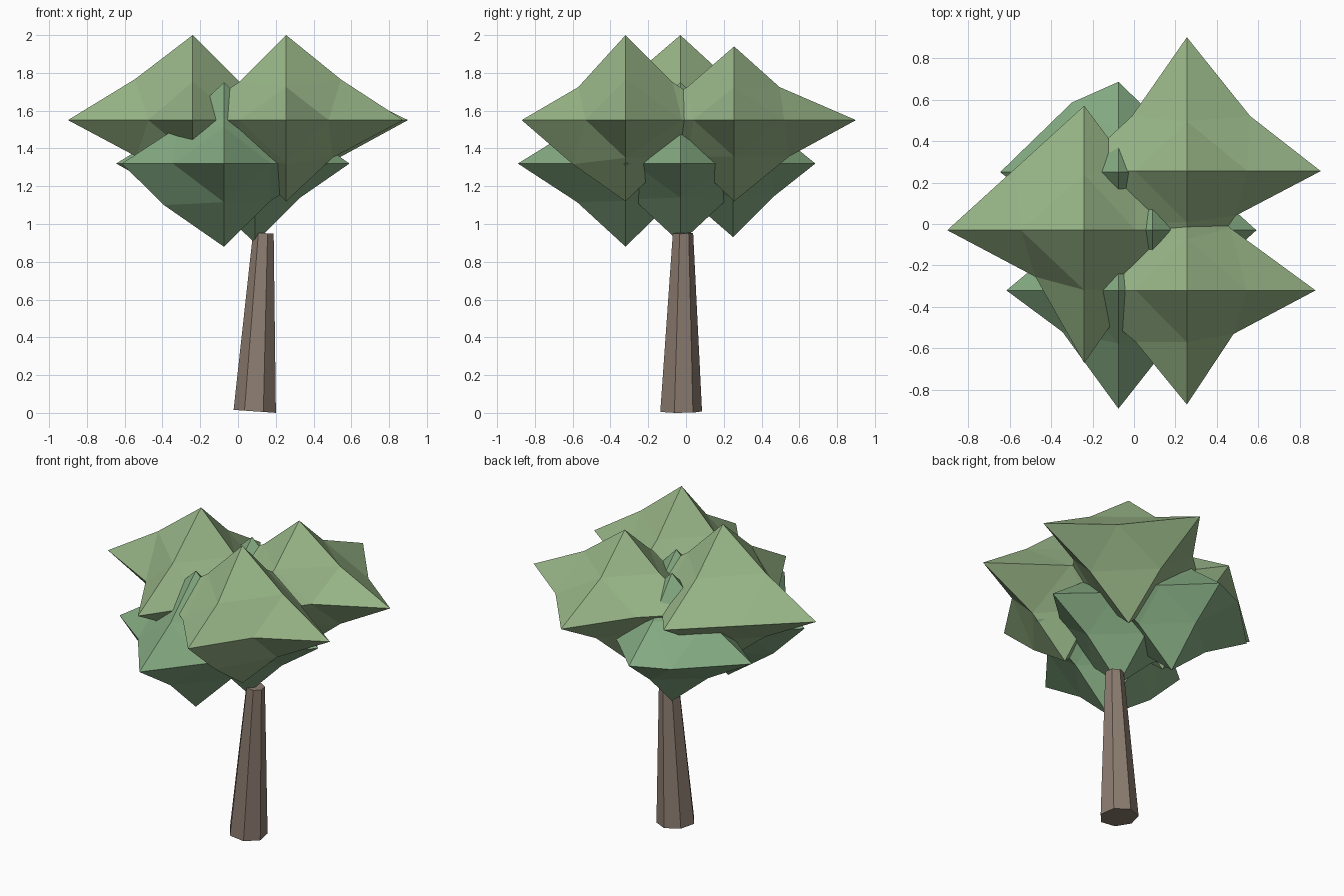
import bpy, bmesh, math
from mathutils import Vector

if "Cube" in bpy.data.objects:
    bpy.data.objects.remove(bpy.data.objects["Cube"])


def material(name, rgb):
    m = bpy.data.materials.new(name)
    m.diffuse_color = (*rgb, 1)
    m.use_nodes = True
    m.node_tree.nodes["Principled BSDF"].inputs["Base Color"].default_value = m.diffuse_color
    return m


bark = material("bark", (0.26, 0.20, 0.16))
upper_leaf = material("upper_leaf", (0.31, 0.46, 0.24))
lower_leaf = material("lower_leaf", (0.23, 0.40, 0.22))


def finish(bm, name, mat):
    bmesh.ops.recalc_face_normals(bm, faces=bm.faces[:])
    me = bpy.data.meshes.new(name)
    bm.to_mesh(me)
    bm.free()
    me.materials.append(mat)
    bpy.context.collection.objects.link(bpy.data.objects.new(name, me))


AXES = {"r": (1, 0, 0), "l": (-1, 0, 0), "b": (0, 1, 0),
        "f": (0, -1, 0), "u": (0, 0, 1), "d": (0, 0, -1)}


def leaf_clump(name, mat, centre, reach, mids):
    """Octahedron split once; reach = tip distances, mids = bent edge middles."""
    c = Vector(centre)
    tip = {k: Vector(AXES[k]) * reach.get(k, 0.43 if k in "ud" else 0.55) for k in AXES}
    bm = bmesh.new()
    vert = {k: bm.verts.new(c + p) for k, p in tip.items()}

    def middle(a, b):
        key = "".join(sorted(a + b))
        if key not in vert:
            p = (tip[a] + tip[b]) * 0.45
            for m, (s, t) in mids.items():
                if sorted(m) == sorted(a + b):
                    p = Vector(AXES[m[0]]) * s + Vector(AXES[m[1]]) * t
            vert[key] = bm.verts.new(c + p)
        return vert[key]

    for x in "rl":
        for y in "bf":
            for z in "ud":
                xy, yz, zx = middle(x, y), middle(y, z), middle(z, x)
                for tri in ((vert[x], xy, zx), (vert[y], yz, xy),
                            (vert[z], zx, yz), (xy, yz, zx)):
                    bm.faces.new(tri)
    finish(bm, name, mat)


# Upper ring of three leaf clumps
leaf_clump("upper_leaves_back", upper_leaf, (0.255, 0.255, 1.55),
           dict(r=0.645, b=0.645, u=0.39, d=0.43),
           dict(rb=(0.305, 0.265), rf=(0.235, 0.215), lb=(0.265, 0.265), bu=(0.24, 0.175)))
leaf_clump("upper_leaves_front", upper_leaf, (0.255, -0.32, 1.55),
           dict(r=0.62, f=0.55, u=0.45, d=0.43),
           dict(rf=(0.225, 0.21), rb=(0.21, 0.3), ru=(0.29, 0.215), rd=(0.245, 0.2),
                fu=(0.25, 0.175), fd=(0.28, 0.233)))
leaf_clump("upper_leaves_left", upper_leaf, (-0.24, -0.03, 1.55),
           dict(l=0.66, b=0.60, f=0.64, u=0.45, d=0.43),
           dict(lf=(0.235, 0.225), lb=(0.33, 0.30), lu=(0.305, 0.217)))

# Lower ring of three leaf clumps
leaf_clump("lower_leaves_front", lower_leaf, (-0.075, -0.32, 1.32),
           dict(l=0.54, f=0.57, d=0.44),
           dict(lf=(0.27, 0.2), ld=(0.317, 0.22), fd=(0.257, 0.204)))
leaf_clump("lower_leaves_back", lower_leaf, (-0.075, 0.25, 1.32),
           dict(l=0.57, b=0.435, d=0.39),
           dict(lb=(0.225, 0.335), bd=(0.22, 0.17)))
leaf_clump("lower_leaves_right", lower_leaf, (0.09, -0.03, 1.32),
           dict(r=0.50, d=0.42), dict(rd=(0.24, 0.18)))

# Leaning seven-sided trunk
bm = bmesh.new()
rings = []
for cx, cy, z, r, tilt in ((0.09, -0.03, 0.008, 0.115, 0.07), (0.135, -0.018, 0.952, 0.056, 0.07)):
    ring = []
    for i in range(7):
        a = math.radians(-16) + i * math.tau / 7
        dx, dy = r * math.cos(a), r * math.sin(a)
        ring.append(bm.verts.new((cx + dx, cy + dy, z - dx * tilt)))
    rings.append(ring)
    bm.faces.new(ring)
for i in range(7):
    j = (i + 1) % 7
    bm.faces.new((rings[0][i], rings[0][j], rings[1][j], rings[1][i]))
finish(bm, "trunk", bark)
